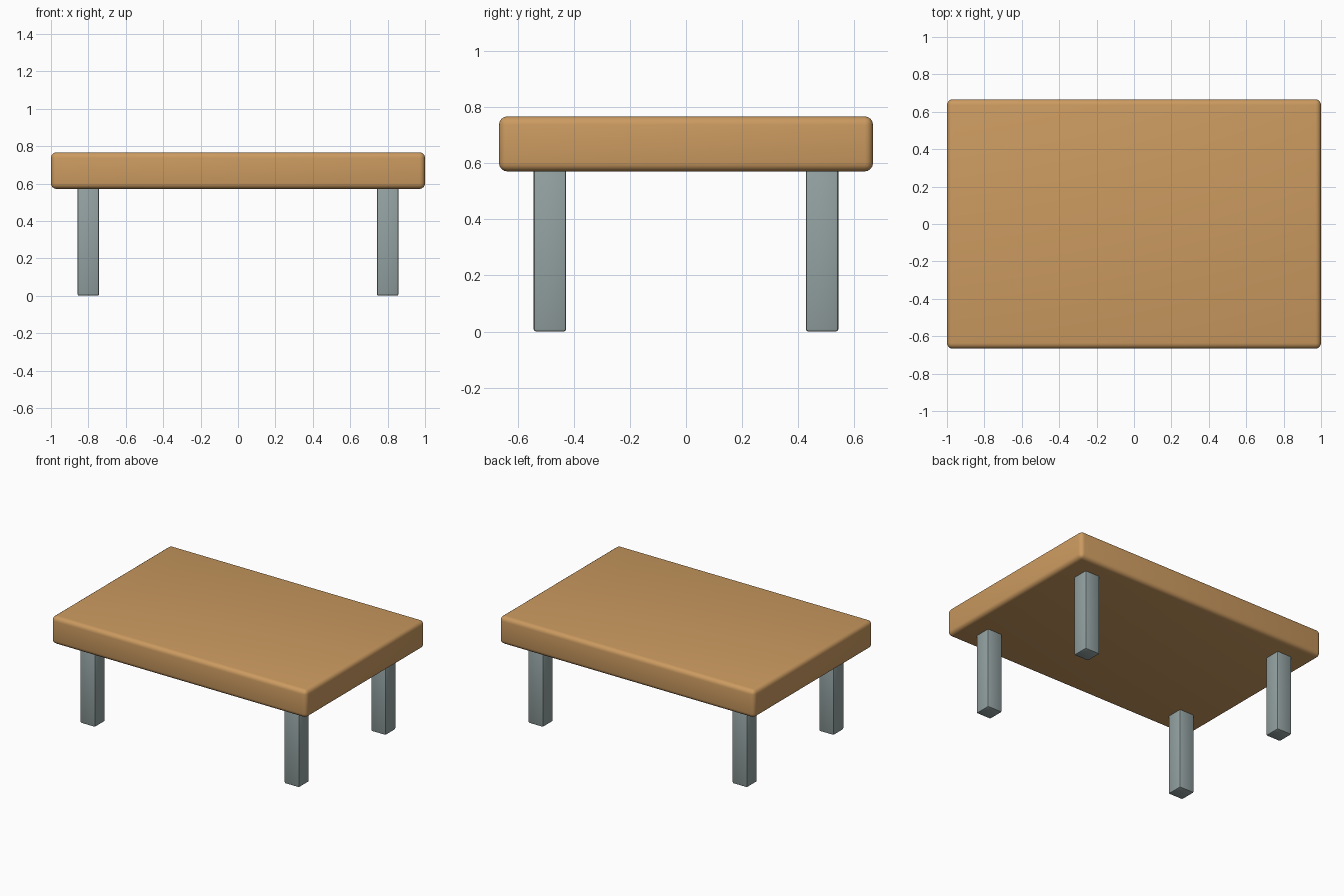
import bpy

if "Cube" in bpy.data.objects:
    bpy.data.objects.remove(bpy.data.objects["Cube"])


def material(name, color):
    m = bpy.data.materials.new(name)
    m.diffuse_color = (*color, 1.0)
    m.use_nodes = True
    m.node_tree.nodes["Principled BSDF"].inputs["Base Color"].default_value = m.diffuse_color
    return m


def rounded_box(name, center, size, radius, segments, mat):
    bpy.ops.mesh.primitive_cube_add(size=1, location=center)
    ob = bpy.context.object
    ob.name = name
    ob.scale = size
    bpy.ops.object.transform_apply(location=False, rotation=False, scale=True)
    ob.data.materials.append(mat)
    bev = ob.modifiers.new("rounded edges", 'BEVEL')
    bev.width = radius
    bev.segments = segments
    bpy.ops.object.modifier_apply(modifier=bev.name)
    bpy.ops.object.shade_smooth_by_angle(angle=0.6)
    return ob


wood = material("warm wood", (0.60, 0.325, 0.117))
metal = material("grey metal", (0.295, 0.36, 0.36))

# Thick rounded tabletop
rounded_box("tabletop", (0, 0, 0.669), (2.0, 1.333, 0.196), 0.03, 4, wood)

# Four square legs, tops set just inside the tabletop
for side, x in (("left", -0.80), ("right", 0.80)):
    for end, y in (("front", -0.485), ("back", 0.485)):
        rounded_box(f"{end}_{side}_leg", (x, y, 0.2925),
                    (0.116, 0.116, 0.585), 0.009, 2, metal)
